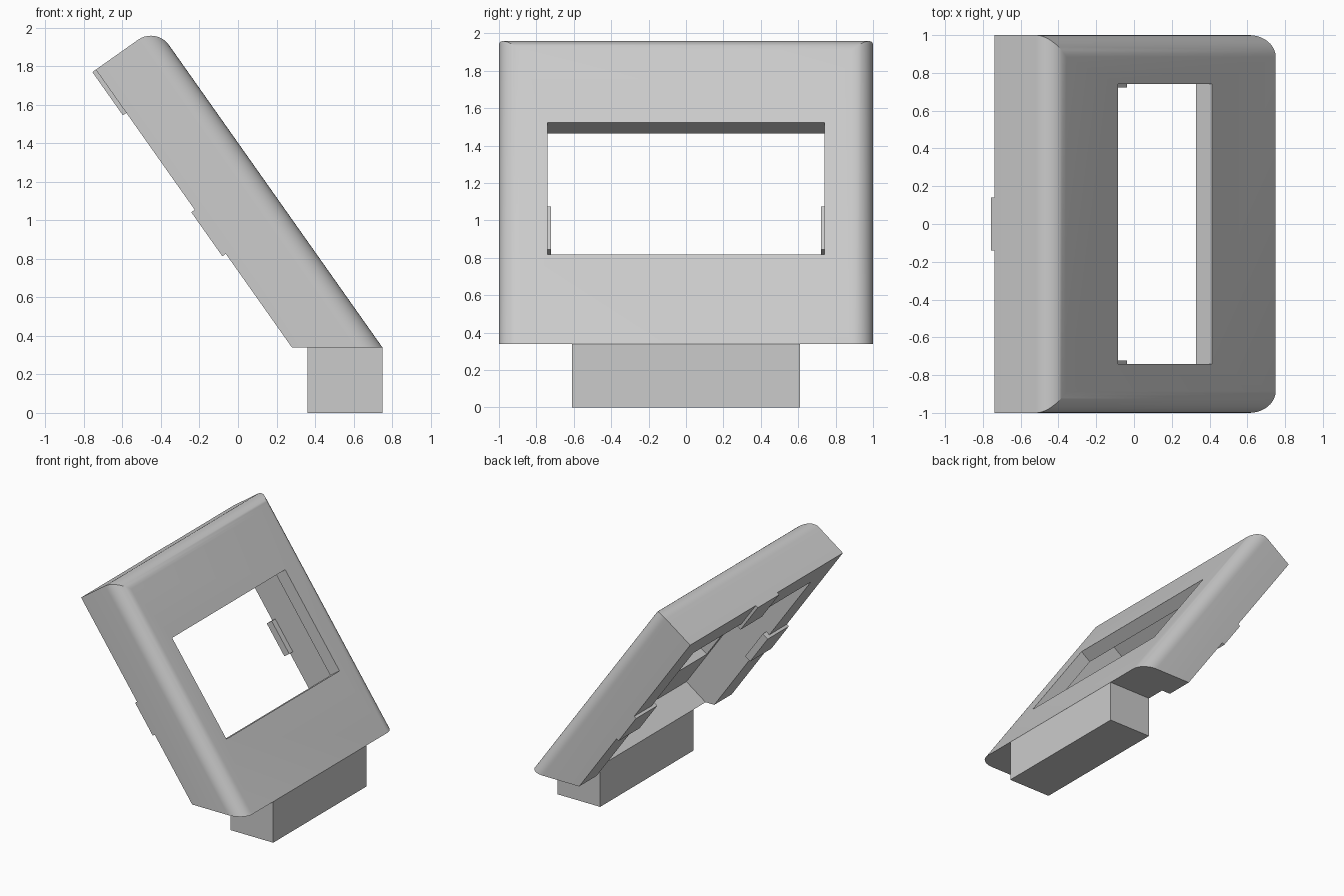
import bpy, bmesh, math
from mathutils import Vector, Matrix

if "Cube" in bpy.data.objects:
    bpy.data.objects.remove(bpy.data.objects["Cube"])

grey = bpy.data.materials.new("light_grey")
grey.use_nodes = True
grey.diffuse_color = (0.6, 0.6, 0.6, 1)
grey.node_tree.nodes["Principled BSDF"].inputs["Base Color"].default_value = (0.6, 0.6, 0.6, 1)

# Tilted frame: n points out of the front panel, u runs up the slope
CORNER = Vector((0.28, 0, 0.34))
ANGLE = math.atan2(1.445, 1.02)
U = Vector((-math.cos(ANGLE), 0, math.sin(ANGLE)))
N = Vector((math.sin(ANGLE), 0, math.cos(ANGLE)))
Y = Vector((0, 1, 0))
LENGTH, DEPTH = 1.766, 0.384
TILT = Matrix((N, Y, U)).transposed().to_4x4()
TILT.translation = CORNER


def make_object(name, bm):
    bmesh.ops.recalc_face_normals(bm, faces=bm.faces)
    mesh = bpy.data.meshes.new(name)
    bm.to_mesh(mesh)
    bm.free()
    mesh.materials.append(grey)
    obj = bpy.data.objects.new(name, mesh)
    bpy.context.collection.objects.link(obj)
    return obj


def box(name, low, high, matrix=Matrix()):
    low, high = Vector(low), Vector(high)
    bm = bmesh.new()
    bmesh.ops.create_cube(bm, size=1)
    for v in bm.verts:
        v.co = matrix @ ((low + high) / 2 + v.co * (high - low))
    return make_object(name, bm)


# Sloping housing: side profile with a level underside, extruded across
front_foot = CORNER + Vector((DEPTH / N.x, 0, 0))
back_top = CORNER + U * LENGTH
profile = [CORNER, front_foot, back_top + N * DEPTH, back_top]
bm = bmesh.new()
face = bm.faces.new([bm.verts.new(p - Y) for p in profile])
new = bmesh.ops.extrude_face_region(bm, geom=[face])["geom"]
bmesh.ops.translate(bm, vec=Y * 2, verts=[g for g in new if isinstance(g, bmesh.types.BMVert)])


def on_front(v):
    return (v.co - CORNER).dot(N) > DEPTH - 0.001


# Round the top and side edges of the front panel
rounded = [e for e in bm.edges if all(on_front(v) for v in e.verts)
           and not all(v.co.z < 0.35 for v in e.verts)]
bmesh.ops.bevel(bm, geom=rounded, offset=0.115, segments=10, profile=0.5, affect='EDGES')
housing = make_object("housing", bm)

# Rear recess and display window
cutters = [box("recess_cutter", (-0.1, -0.77, -0.046), (0.28, 0.77, LENGTH - 0.23), TILT),
           box("window_cutter", (0.2, -0.74, 0.314), (0.6, 0.74, 1.178), TILT)]
for cutter in cutters:
    mod = housing.modifiers.new(cutter.name, 'BOOLEAN')
    mod.operation = 'DIFFERENCE'
    mod.solver = 'EXACT'
    mod.object = cutter
bpy.context.view_layer.objects.active = housing
housing.select_set(True)
for cutter in cutters:
    bpy.ops.object.modifier_apply(modifier=cutter.name)
    bpy.data.objects.remove(cutter)
bpy.ops.object.shade_smooth_by_angle(angle=math.radians(30))

# Retaining tabs on the rear rim
box("top_tab", (-0.022, -0.14, LENGTH - 0.275), (0.033, 0.14, LENGTH), TILT)
for side, name in ((1, "back_tab"), (-1, "front_tab")):
    inner, outer = sorted((side * 0.723, side))
    box(name, (-0.022, inner, 0.595), (0.033, outer, 0.875), TILT)

# Mounting foot
box("foot", (0.36, -0.61, 0), (0.75, 0.61, 0.34))
